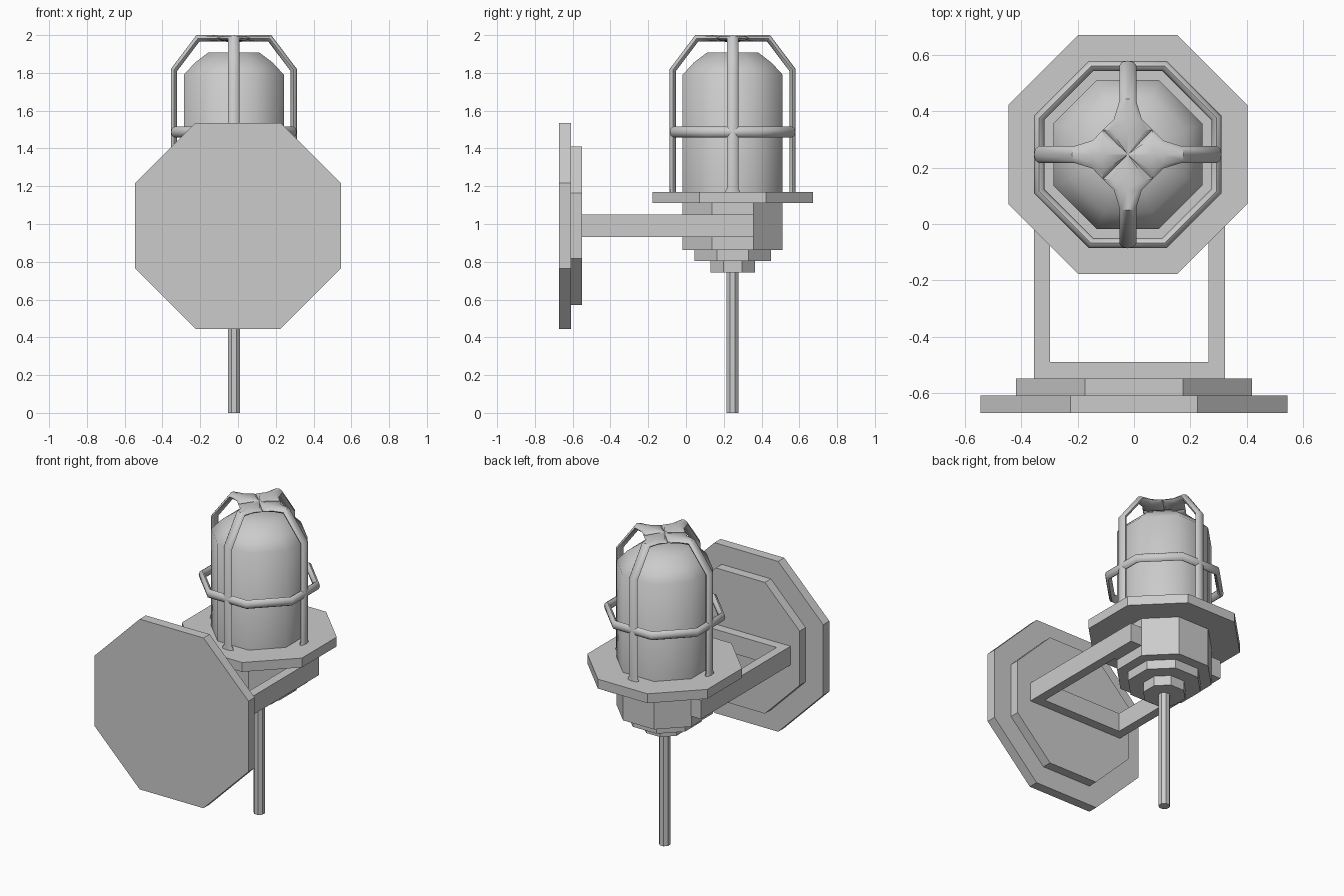
import bpy, bmesh, math
from mathutils import Vector, Matrix

if "Cube" in bpy.data.objects:
    bpy.data.objects.remove(bpy.data.objects["Cube"])

CX, CY = -0.022, 0.247          # lamp axis
K = 1 / math.cos(math.pi / 8)   # apothem -> corner radius


def finish(name, bm, smooth=None):
    bmesh.ops.recalc_face_normals(bm, faces=bm.faces)
    me = bpy.data.meshes.new(name)
    bm.to_mesh(me)
    bm.free()
    ob = bpy.data.objects.new(name, me)
    bpy.context.collection.objects.link(ob)
    if smooth:
        bpy.ops.object.select_all(action='DESELECT')
        ob.select_set(True)
        bpy.context.view_layer.objects.active = ob
        bpy.ops.object.shade_smooth_by_angle(angle=math.radians(smooth))
    return ob


def bridge(bm, loops, closed=False):
    n = len(loops[0])
    for i in range(len(loops) if closed else len(loops) - 1):
        a, b = loops[i], loops[(i + 1) % len(loops)]
        for j in range(n):
            k = (j + 1) % n
            bm.faces.new((a[j], a[k], b[k], b[j]))
    if not closed:
        bm.faces.new(loops[0])
        bm.faces.new(loops[-1])


def octagon(name, profile, closed=False, smooth=None, wall=False):
    """Eight-sided turned shape from (apothem, height) pairs."""
    bm = bmesh.new()
    loops = []
    for r, z in profile:
        angs = [math.pi / 8 + i * math.pi / 4 for i in range(8)]
        loops.append([bm.verts.new((r * K * math.cos(a), r * K * math.sin(a), z)) for a in angs])
    bridge(bm, loops, closed)
    if wall:   # axis along y, centred on the wall plate
        m = Matrix.Translation((0, 0, 0.99)) @ Matrix.Rotation(-math.pi / 2, 4, 'X')
    else:
        m = Matrix.Translation((CX, CY, 0))
    bm.transform(m)
    return finish(name, bm, smooth)


def box(bm, x0, x1, y0, y1, z0, z1):
    m = Matrix.Translation(((x0 + x1) / 2, (y0 + y1) / 2, (z0 + z1) / 2))
    bmesh.ops.create_cube(bm, size=1, matrix=m @ Matrix.Diagonal((x1 - x0, y1 - y0, z1 - z0, 1)))


# Wall plates
octagon("wall_plate", [(0.545, -0.672), (0.545, -0.61)], wall=True)
octagon("wall_plate_step", [(0.42, -0.61), (0.42, -0.55)], wall=True)

# U-shaped bracket, with pads growing from the sides of the housing
bm = bmesh.new()
box(bm, -0.355, 0.323, -0.552, -0.49, 0.93, 1.05)
for x0, x1 in ((-0.355, -0.298), (0.264, 0.323)):
    box(bm, x0, x1, -0.49, 0.357, 0.93, 1.05)
for x0, x1 in ((-0.30, -0.28), (0.24, 0.266)):
    box(bm, x0, x1, 0.137, 0.357, 0.93, 1.05)
finish("bracket", bm)

# Stepped housing, flange and conduit
octagon("housing", [(0.118, 0.742), (0.118, 0.805), (0.203, 0.805), (0.203, 0.863),
                    (0.265, 0.863), (0.265, 1.115)])
octagon("flange", [(0.425, 1.11), (0.425, 1.17)])
octagon("conduit", [(0.032, 0), (0.032, 0.75)])

# Glass dome
octagon("glass_dome", [(0.265, 1.165), (0.265, 1.79), (0.205, 1.855), (0.135, 1.908)], smooth=50)

# Cage ring
ring = [(0.315 + 0.018 * math.cos(i * math.pi / 4), 1.487 + 0.028 * math.sin(i * math.pi / 4))
        for i in range(8)]
octagon("cage_ring", ring, closed=True, smooth=50)

# Cage bars: (radius, height, half width), flaring into the hub on top
PATH = [(0.317, 1.165, 0.042), (0.317, 1.19, 0.03), (0.317, 1.815, 0.03), (0.19, 1.983, 0.03),
        (0.125, 1.983, 0.05), (0.088, 1.983, 0.088), (0.0, 1.98, 0.001)]
T = 0.0165
bm = bmesh.new()
for q in range(4):
    rot = Matrix.Rotation(q * math.pi / 2, 4, 'Z')
    loops = []
    for i, (r, z, w) in enumerate(PATH):
        p = Vector((r, z))
        dirs = []
        if i > 0:
            dirs.append((p - Vector(PATH[i - 1][:2])).normalized())
        if i < len(PATH) - 1:
            dirs.append((Vector(PATH[i + 1][:2]) - p).normalized())
        t = sum(dirs, Vector((0, 0))).normalized()
        nrm = Vector((t.y, -t.x)) * (T / t.dot(dirs[0]))
        loop = []
        for j in range(8):
            a = j * math.pi / 4
            c = p + nrm * math.cos(a)
            loop.append(bm.verts.new(rot @ Vector((c.x, w * math.sin(a), c.y))))
        loops.append(loop)
    bridge(bm, loops)
bm.transform(Matrix.Translation((CX, CY, 0)))
finish("cage_bars", bm, smooth=50)
